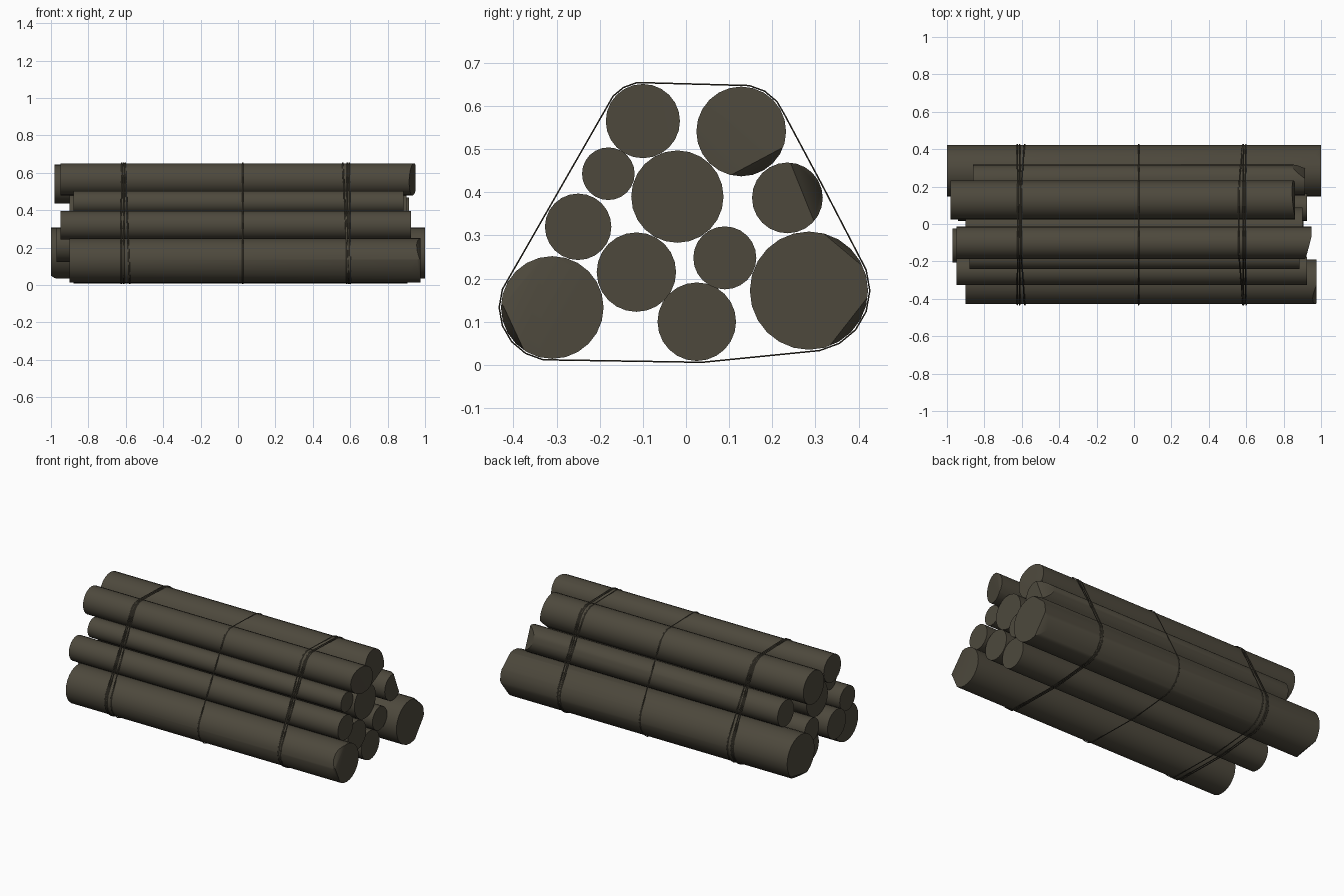
import bpy, bmesh, math
from mathutils import Vector

cube = bpy.data.objects.get("Cube")
if cube:
    bpy.data.objects.remove(cube, do_unlink=True)


def material(name, rgb):
    m = bpy.data.materials.new(name)
    m.use_nodes = True
    m.diffuse_color = (*rgb, 1)
    m.node_tree.nodes["Principled BSDF"].inputs["Base Color"].default_value = (*rgb, 1)
    return m


bark = material("dark bark brown", (0.075, 0.066, 0.046))


def finish(name, bm):
    mesh = bpy.data.meshes.new(name)
    bmesh.ops.recalc_face_normals(bm, faces=bm.faces[:])
    bm.to_mesh(mesh)
    bm.free()
    mesh.materials.append(bark)
    ob = bpy.data.objects.new(name, mesh)
    bpy.context.collection.objects.link(ob)
    bpy.ops.object.select_all(action="DESELECT")
    ob.select_set(True)
    bpy.context.view_layer.objects.active = ob
    bpy.ops.object.shade_smooth_by_angle(angle=math.radians(35))


def circle(y, z, r, n):
    return [(y + r * math.cos(math.tau * i / n), z + r * math.sin(math.tau * i / n))
            for i in range(n)]


def loft(bm, rings, closed=False):
    n = len(rings[0])
    pairs = list(zip(rings, rings[1:]))
    if closed:
        pairs.append((rings[-1], rings[0]))
    for a, b in pairs:
        for i in range(n):
            j = (i + 1) % n
            bm.faces.new((a[i], a[j], b[j], b[i]))


def log(name, y, z, r, x0, x1, chips=()):
    """Log along x; a chip is (end, angle, chord offset / r, depth at the rim)."""
    bm = bmesh.new()
    rings = [[bm.verts.new((x, *p)) for p in circle(y, z, r, 24)] for x in (x0, x1)]
    loft(bm, rings)
    for ring in rings:
        bm.faces.new(ring)
    for end, angle, offset, depth in chips:
        a = math.radians(angle)
        d = Vector((0, math.cos(a), math.sin(a)))
        point = Vector((x1 if end > 0 else x0, y, z)) + d * r * offset
        normal = Vector((end * r * (1 - offset), 0, 0)) + d * depth
        cut = bmesh.ops.bisect_plane(bm, geom=bm.verts[:] + bm.edges[:] + bm.faces[:],
                                     plane_co=point, plane_no=normal, clear_outer=True)
        edges = [e for e in cut["geom_cut"] if isinstance(e, bmesh.types.BMEdge)]
        bmesh.ops.holes_fill(bm, edges=edges, sides=0)
    finish(name, bm)


# Stacked logs: y, z, radius, ends along x, chipped ends
logs = {
    "top_front_log": (-0.10, 0.565, 0.086, -0.95, 0.95, [(1, 190, -0.6, 0.035)]),
    "top_back_log": (0.128, 0.541, 0.104, -0.98, 0.86,
                     [(1, 60, 0.1, 0.015), (1, -62, 0.75, 0.04)]),
    "upper_front_log": (-0.18, 0.443, 0.061, -0.88, 0.885, []),
    "centre_log": (-0.02, 0.39, 0.107, -0.90, 0.90, []),
    "upper_back_log": (0.235, 0.387, 0.082, -0.86, 0.915, [(1, 22, 0.45, 0.07)]),
    "middle_front_log": (-0.25, 0.32, 0.077, -0.95, 0.925, []),
    "inner_front_log": (-0.115, 0.215, 0.092, -0.97, 0.91, []),
    "inner_back_log": (0.09, 0.248, 0.073, -0.94, 0.925, []),
    "bottom_back_log": (0.285, 0.172, 0.137, -1.0, 1.0,
                        [(1, 50, 0.9, 0.03), (1, -38, 0.85, 0.05), (-1, -80, 0.8, 0.03)]),
    "bottom_front_log": (-0.31, 0.133, 0.119, -0.90, 0.975,
                         [(1, 140, 0.75, 0.02), (1, 205, 0.85, 0.05)]),
    "bottom_middle_log": (0.025, 0.1, 0.091, -0.88, 0.905, []),
}
for name, spec in logs.items():
    log(name, *spec)


def hull(points):
    """Convex outline of points, counter-clockwise."""
    points = sorted(set(points))

    def chain(seq):
        out = []
        for p in seq:
            while len(out) > 1 and ((out[-1][0] - out[-2][0]) * (p[1] - out[-2][1])
                                    - (out[-1][1] - out[-2][1]) * (p[0] - out[-2][0])) <= 0:
                out.pop()
            out.append(p)
        return out[:-1]
    return chain(points) + chain(points[::-1])


# Ties pulled taut around the whole stack
outline = hull([p for y, z, r, *_ in logs.values() for p in circle(y, z, r + 0.004, 18)])


def tie(name, top, bottom, r=0.004):
    bm = bmesh.new()
    rings = []
    n = len(outline)
    for i, (y, z) in enumerate(outline):
        (py, pz), (ny, nz) = outline[i - 1], outline[(i + 1) % n]
        out = Vector((0, nz - pz, py - ny)).normalized()
        centre = Vector((bottom + (top - bottom) * z / 0.65, y, z))
        rings.append([bm.verts.new(centre + Vector((c, 0, 0)) + out * s * 0.5)
                      for c, s in circle(0, 0, r, 6)])
    loft(bm, rings, closed=True)
    finish(name, bm)


for i, (top, bottom) in enumerate([(-0.622, -0.625), (-0.612, -0.612), (-0.603, -0.578),
                                   (0.025, 0.025),
                                   (0.56, 0.592), (0.584, 0.582), (0.595, 0.6)]):
    tie(f"tie_{i + 1}", top, bottom)
